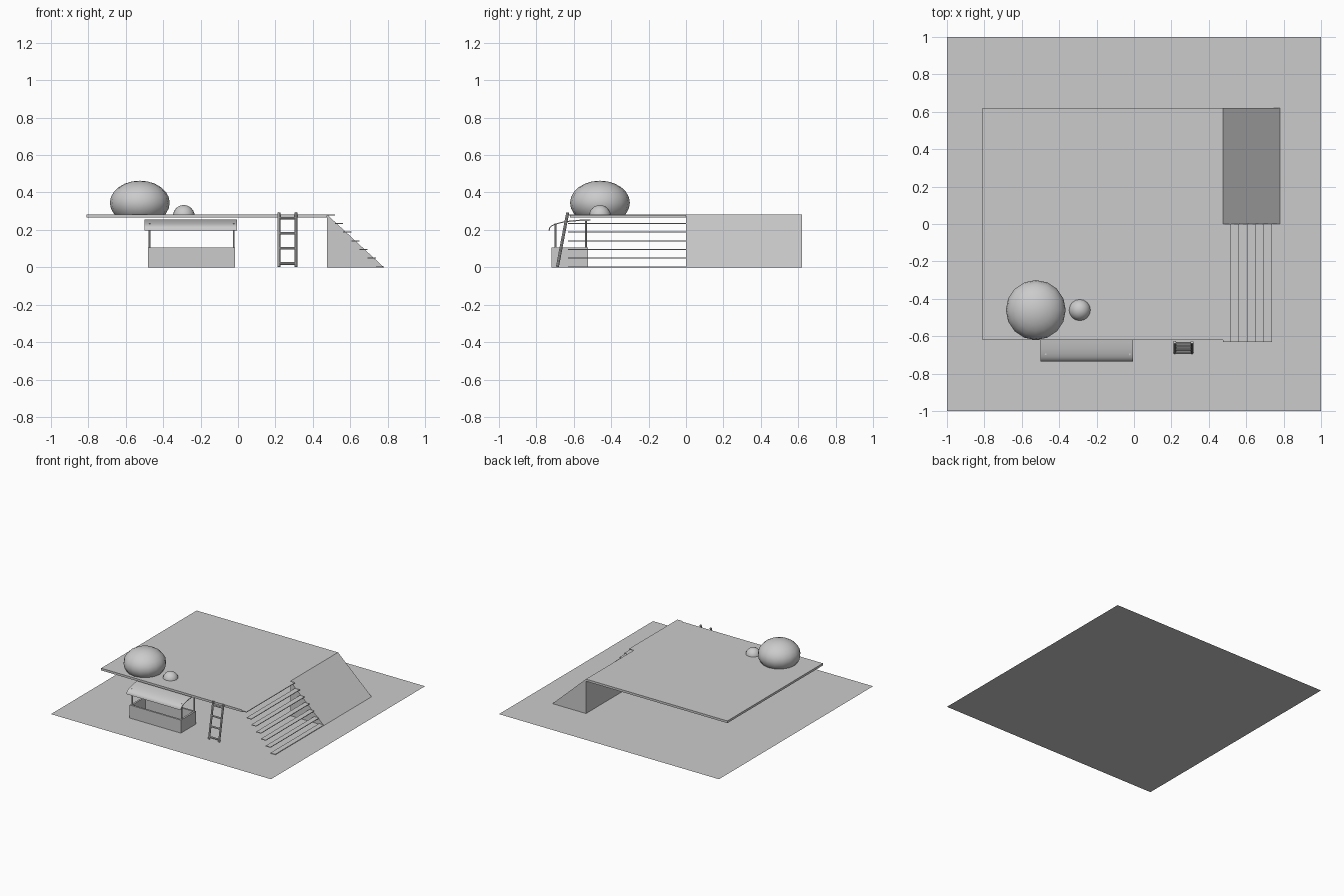
import bpy, bmesh, math
from mathutils import Vector

cube = bpy.data.objects.get("Cube")
if cube:
    bpy.data.objects.remove(cube, do_unlink=True)

grey = bpy.data.materials.new("plain_grey")
grey.use_nodes = True
GREY = (0.6, 0.6, 0.6, 1)
grey.diffuse_color = GREY
grey.node_tree.nodes["Principled BSDF"].inputs["Base Color"].default_value = GREY


def finish(name, bm, smooth=False):
    bmesh.ops.recalc_face_normals(bm, faces=bm.faces)
    mesh = bpy.data.meshes.new(name)
    bm.to_mesh(mesh)
    bm.free()
    mesh.materials.append(grey)
    obj = bpy.data.objects.new(name, mesh)
    bpy.context.collection.objects.link(obj)
    if smooth:
        bpy.ops.object.select_all(action="DESELECT")
        obj.select_set(True)
        bpy.context.view_layer.objects.active = obj
        bpy.ops.object.shade_smooth_by_angle(angle=math.radians(40))
    return obj


def box(name, x, y, z):
    bm = bmesh.new()
    bmesh.ops.create_cube(bm, size=1)
    for v in bm.verts:
        v.co = [lo + (c + 0.5) * (hi - lo) for c, (lo, hi) in zip(v.co, (x, y, z))]
    return finish(name, bm)


def rod(name, a, b, radius):
    a, b = Vector(a), Vector(b)
    bm = bmesh.new()
    bmesh.ops.create_cone(bm, cap_ends=True, segments=8, radius1=radius,
                          radius2=radius, depth=(b - a).length)
    turn = (b - a).to_track_quat("Z", "Y").to_matrix()
    for v in bm.verts:
        v.co = turn @ v.co + (a + b) / 2
    return finish(name, bm, True)


def extrude(name, points, vector, smooth=False):
    bm = bmesh.new()
    face = bm.faces.new([bm.verts.new(p) for p in points])
    out = bmesh.ops.extrude_face_region(bm, geom=[face])
    bmesh.ops.translate(bm, vec=vector,
                        verts=[g for g in out["geom"] if isinstance(g, bmesh.types.BMVert)])
    return finish(name, bm, smooth)


def bush(name, centre, radius, height):
    bm = bmesh.new()
    bmesh.ops.create_uvsphere(bm, u_segments=16, v_segments=12, radius=1)
    for v in bm.verts:
        v.co = Vector((v.co.x * radius, v.co.y * radius, v.co.z * height)) + Vector(centre)
    # trim the part below the deck
    bmesh.ops.bisect_plane(bm, geom=bm.verts[:] + bm.edges[:] + bm.faces[:],
                           plane_co=(0, 0, TOP - 0.005), plane_no=(0, 0, 1), clear_inner=True)
    return finish(name, bm, True)


TOP, EDGE, SIDE = 0.283, 0.475, 0.62

# Ground sheet and raised deck
bm = bmesh.new()
bmesh.ops.create_grid(bm, x_segments=1, y_segments=1, size=1)
finish("ground_sheet", bm)
box("deck", (-0.81, EDGE), (-SIDE, SIDE), (0.265, TOP))

# Ramp beside the open stair treads
extrude("ramp", [(EDGE, 0, 0), (0.78, 0, 0), (EDGE, 0, TOP)], (0, SIDE, 0))
for i in range(7):
    x, z = EDGE + i * 0.0436, TOP - i * 0.0463
    box(f"stair_tread_{i + 1}", (x, x + 0.0436), (-0.63, 0), (z - 0.005, z))

# Bushes
bush("large_bush", (-0.525, -0.46, 0.345), 0.16, 0.118)
bush("small_bush", (-0.29, -0.46, 0.275), 0.058, 0.058)

# Stall counter, an open box
X0, X1, Y0, Y1, WALL, H = -0.48, -0.015, -0.72, -0.525, 0.015, 0.107
box("counter_front", (X0, X1), (Y0, Y0 + WALL), (0, H))
box("counter_back", (X0, X1), (Y1 - WALL, Y1), (0, H))
for side, x in (("right", X0), ("left", X1 - WALL)):
    box(f"counter_{side}", (x, x + WALL), (Y0 + WALL, Y1 - WALL), (0, H))
    for end, y, z in (("front", -0.697, 0.235), ("back", -0.535, 0.252)):
        px = x + WALL / 2
        rod(f"post_{end}_{side}", (px, y, H - 0.01), (px, y, z), 0.005)

# Curved awning
outer, inner = [], []
for i in range(11):
    a = math.pi / 2 * i / 10
    y = -0.51 - 0.225 * math.sin(a)
    z = 0.197 + 0.059 * math.cos(a) ** 0.8
    outer.append((-0.5, y, z))
    inner.append((-0.5, y + 0.006 * math.sin(a), z - 0.007 * math.cos(a)))
inner[-1] = (-0.5, -0.728, 0.197)
extrude("awning", outer + inner[::-1], (0.495, 0, 0), True)

# Leaning ladder
def lean(x, z):
    return (x, -0.688 + 0.19 * z, z)


for side, x in (("right", 0.218), ("left", 0.31)):
    rod(f"ladder_rail_{side}", lean(x, 0.002), lean(x, 0.293), 0.008)
for i in range(4):
    z = 0.02 + i * 0.081
    rod(f"ladder_rung_{i + 1}", lean(0.218, z), lean(0.31, z), 0.007)
